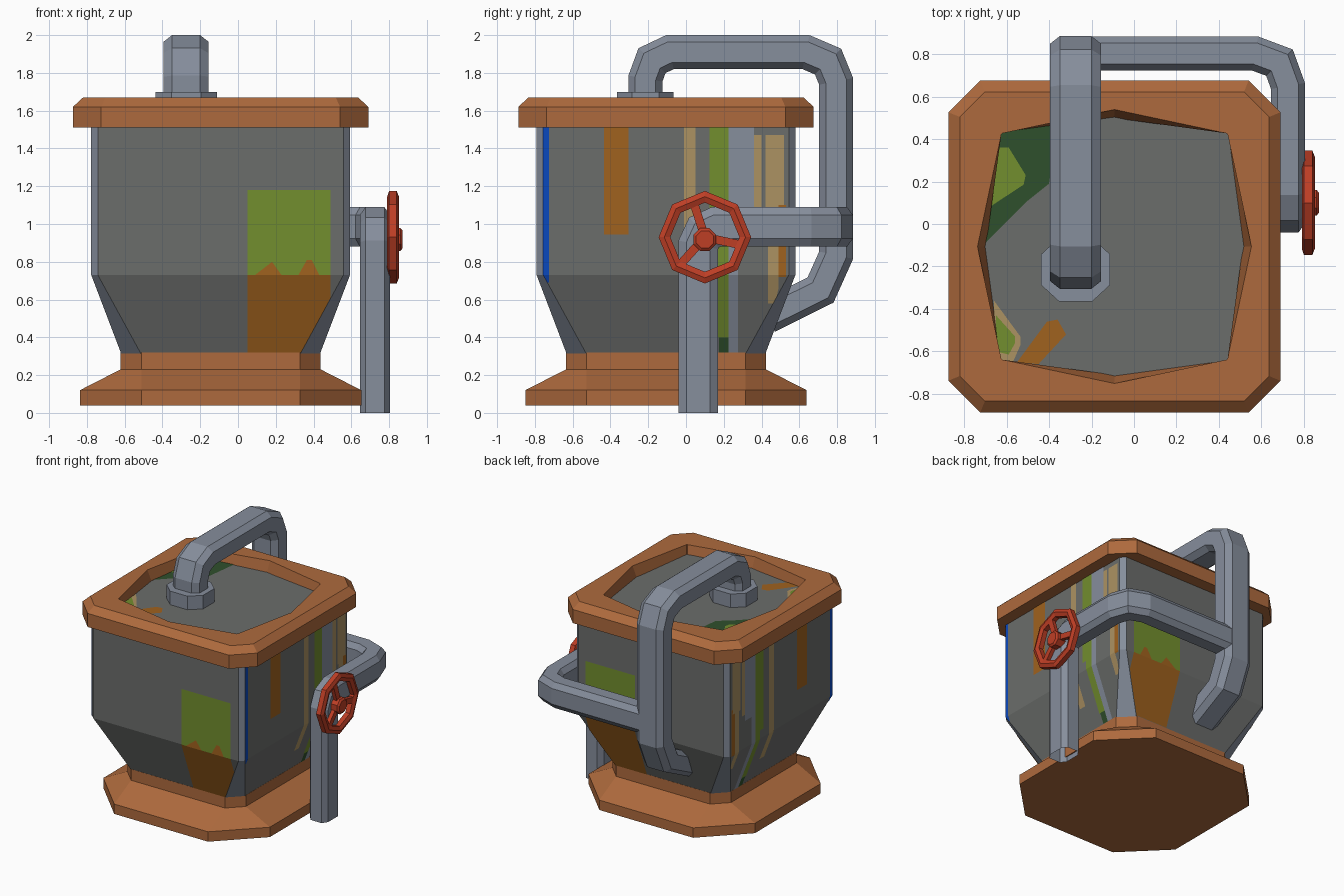
import bpy, bmesh, math
from mathutils import Vector, Matrix

if "Cube" in bpy.data.objects:
    bpy.data.objects.remove(bpy.data.objects["Cube"])

CX, CY = -0.092, -0.106          # tank axis


def material(name, r, g, b):
    m = bpy.data.materials.new(name)
    lin = [((c / 255 + 0.055) / 1.055) ** 2.4 for c in (r, g, b)]
    m.diffuse_color = (*lin, 1)
    m.use_nodes = True
    m.node_tree.nodes["Principled BSDF"].inputs["Base Color"].default_value = m.diffuse_color
    return m


GREY = material("tank grey", 107, 109, 107)
STEEL = material("pipe steel", 134, 142, 156)
COPPER = material("copper", 174, 106, 61)
RED = material("valve red", 190, 62, 37)
GREEN = material("slime green", 114, 142, 46)
BROWN = material("rust brown", 160, 98, 30)
TAN = material("tan", 172, 146, 98)
DARK = material("dark green", 47, 80, 44)
BLUE = material("blue", 10, 72, 190)


def finish(bm, name, *mats, recalc=True):
    if recalc:
        bmesh.ops.recalc_face_normals(bm, faces=bm.faces)
    me = bpy.data.meshes.new(name)
    bm.to_mesh(me)
    bm.free()
    for m in mats:
        me.materials.append(m)
    ob = bpy.data.objects.new(name, me)
    bpy.context.collection.objects.link(ob)
    return ob


def loop(h, flat, z, mid=None, hy=None, c=(CX, CY)):
    """Chamfered square outline with a middle point on each side."""
    hy = hy or h
    quarter = [(mid or h, 0), (h, flat), (flat, h)]
    pts = []
    for k in range(4):
        for x, y in quarter:
            for _ in range(k):
                x, y = -y, x
            pts.append(Vector((c[0] + x, c[1] + y * hy / h, z)))
    return pts


def loft(bm, loops, closed=False):
    rings = [[bm.verts.new(p) for p in lp] for lp in loops]
    pairs = list(zip(rings, rings[1:])) + ([(rings[-1], rings[0])] if closed else [])
    for a, b in pairs:
        n = len(a)
        for i in range(n):
            j = (i + 1) % n
            bm.faces.new((a[i], a[j], b[j], b[i]))
    return rings


# Base: flared octagonal foot with a collar
bm = bmesh.new()
r = loft(bm, [loop(.745, .42, .04), loop(.745, .42, .12), loop(.53, .42, .23), loop(.53, .42, .32)])
bm.faces.new(r[0])
bm.faces.new(r[-1])
finish(bm, "base", COPPER)

# Tank: straight walls tapering below, steel corner strips
bm = bmesh.new()
r = loft(bm, [loop(.525, .42, .31), loop(.685, .65, .73), loop(.685, .65, 1.59)])
bm.faces.new(r[0])
bm.faces.new(r[-1])
bm.normal_update()
for f in bm.faces:
    n = f.normal
    if abs(abs(n.x) - abs(n.y)) < .05 and abs(n.z) < .9:
        f.material_index = 1
finish(bm, "tank", GREY, STEEL)

# Rim around the top, with an eight-sided opening
bm = bmesh.new()
loft(bm, [loop(.68, .64, 1.51), loop(.782, .632, 1.51), loop(.782, .632, 1.62),
          loop(.728, .61, 1.67), loop(.533, .528, 1.67, .645), loop(.533, .528, 1.58, .605)], True)
finish(bm, "rim", COPPER)

# Pipe collar on the lid
bm = bmesh.new()
c = (-.275, -.215)
r = loft(bm, [loop(.163, .078, 1.58, hy=.15, c=c), loop(.163, .078, 1.70, hy=.15, c=c)])
bm.faces.new(r[-1])
finish(bm, "pipe_collar", STEEL)


def pipe(name, path, a, b):
    """Sweep an eight-sided section (half sizes a, b) with mitred bends, starting upward."""
    path = [Vector(p) for p in path]
    ring = [path[0] + Vector((a * x, b * y, 0)) for x, y in
            ((1, .6), (.62, 1), (-.62, 1), (-1, .6), (-1, -.6), (-.62, -1), (.62, -1), (1, -.6))]
    rings = [ring]
    for i in range(1, len(path)):
        d = (path[i] - path[i - 1]).normalized()
        t = d
        if i + 1 < len(path):
            t = (d + (path[i + 1] - path[i]).normalized()).normalized()
        ring = [p + d * ((path[i] - p).dot(t) / d.dot(t)) for p in ring]
        rings.append(ring)
    bm = bmesh.new()
    loft(bm, rings)
    finish(bm, name, STEEL)


# Pipe from the lid over the back and into the taper
pipe("overhead_pipe", [(-.275, y, z) for y, z in
     ((-.215, 1.6), (-.215, 1.77), (-.18, 1.865), (-.085, 1.91), (.635, 1.91), (.752, 1.86),
      (.795, 1.755), (.795, .835), (.712, .65), (.43, .51))], .12, .09)
# Pipe from the ground, along the right side and round the back
pipe("side_pipe", [(.725, .065, 0), (.725, .065, .89), (.725, .095, .955), (.725, .16, .985),
     (.725, .65, .985), (.685, .76, .985), (.57, .803, .985), (-.27, .803, .985)], .08, .105)

# Valve wheel: eight-sided rim, hub and three spokes
WC = Vector((0, .1, .93))


def polar(x, rad, ang):
    return WC + Vector((x, rad * math.cos(ang), rad * math.sin(ang)))


bm = bmesh.new()
prof = [(.79, .215), (.80, .245), (.84, .245), (.852, .215), (.84, .183), (.80, .183)]
loft(bm, [[polar(x, q, k * math.pi / 4) for x, q in prof] for k in range(8)], True)
finish(bm, "valve_rim", RED)

bm = bmesh.new()
r = loft(bm, [[polar(x, q, (k + .5) * math.pi / 4) - Vector((0, 0, .012)) for k in range(8)]
              for x, q in ((.78, .065), (.86, .065), (.872, .05))])
bm.faces.new(r[-1])
finish(bm, "valve_hub", RED)

bm = bmesh.new()
for deg in (108, 228, 348):
    m = (Matrix.Translation(WC + Vector((.825, 0, 0))) @ Matrix.Rotation(math.radians(deg), 4, 'X')
         @ Matrix.Translation((0, .115, 0)) @ Matrix.Diagonal((.03, .17, .045, 1)))
    bmesh.ops.create_cube(bm, size=1, matrix=m)
finish(bm, "valve_spokes", RED)


# Painted stains: thin plates hugging the tank walls, same on opposite sides
def wall(axis, s, u, z, lift):
    t = min(1, (z - .31) / .42)
    h = .525 + .16 * t + lift
    mid, lim = (CY if axis == 'x' else CX), .42 + .23 * t
    u = max(mid - lim, min(mid + lim, u))
    return Vector((CX + s * h, u, z)) if axis == 'x' else Vector((u, CY + s * h, z))


def add_face(bm, pts, out):
    try:
        f = bm.faces.new([bm.verts.new(p) for p in pts])
    except ValueError:
        return
    f.normal_update()
    if f.normal.dot(out) < 0:
        f.normal_flip()


def stain(name, axis, mat, strips=(), polys=(), lift=.003):
    bm = bmesh.new()
    for s in (-1, 1):
        out = Vector((s, 0, 0)) if axis == 'x' else Vector((0, s, 0))
        for u0, u1, z0, z1 in strips:
            zs = sorted({z0, z1} | {z for z in (.4, .5, .55, .61, .66, .73) if z0 < z < z1})
            for a, b in zip(zs, zs[1:]):
                add_face(bm, [wall(axis, s, u, z, lift) for u, z in
                              ((u0, a), (u1, a), (u1, b), (u0, b))], out)
        for poly in polys:
            add_face(bm, [wall(axis, s, u, z, lift) for u, z in poly], out)
    finish(bm, name, mat, recalc=False)


# Front and back
stain("green_patch", 'y', GREEN, [(.05, .49, .72, 1.18)])
stain("rust_patch", 'y', BROWN, [(.05, .49, .32, .73)],
      [[(.09, .73), (.23, .73), (.18, .80), (.155, .78)], [(.32, .73), (.43, .73), (.39, .81), (.365, .81)]], .005)
# Left and right
stain("blue_stripe", 'x', BLUE, [(-.757, -.725, .69, 1.51)])
stain("rust_stripes", 'x', BROWN, [(-.435, -.305, .945, 1.51), (.49, .53, .72, 1.1)])
stain("tan_stripes", 'x', TAN, [(-.01, .05, .5, 1.51), (.36, .40, 1.0, 1.47),
                                (.42, .52, 1.06, 1.47), (.435, .49, .58, 1.06)])
stain("green_stripe", 'x', GREEN, [(.125, .225, .8, 1.51), (.165, .225, .4, .8)])
stain("dark_drip", 'x', DARK, [(.175, .225, .32, .4)])
stain("steel_stripe", 'x', STEEL, [(.225, .36, .95, 1.51), (.225, .275, .32, .95)])


# Lid stains
def lid_stain(name, mat, pts, z):
    bm = bmesh.new()
    add_face(bm, [(x, y, z) for x, y in pts], Vector((0, 0, 1)))
    finish(bm, name, mat, recalc=False)


lid_stain("lid_dark_stain", DARK, [(-.70, -.09), (-.5, .11), (-.4, .19), (-.36, .5), (-.68, .45)], 1.593)
lid_stain("lid_green_stain", GREEN, [(-.68, .08), (-.52, .185), (-.51, .23), (-.59, .36), (-.65, .36)], 1.595)
lid_stain("lid_tan_stain", TAN, [(-.66, -.36), (-.535, -.53), (-.535, -.57), (-.57, -.65), (-.66, -.65)], 1.593)
lid_stain("lid_green_spot", GREEN, [(-.65, -.43), (-.56, -.53), (-.56, -.56), (-.59, -.615), (-.65, -.60)], 1.595)
lid_stain("lid_rust_stain", BROWN, [(-.55, -.65), (-.41, -.46), (-.36, -.45), (-.32, -.52), (-.45, -.66)], 1.593)
